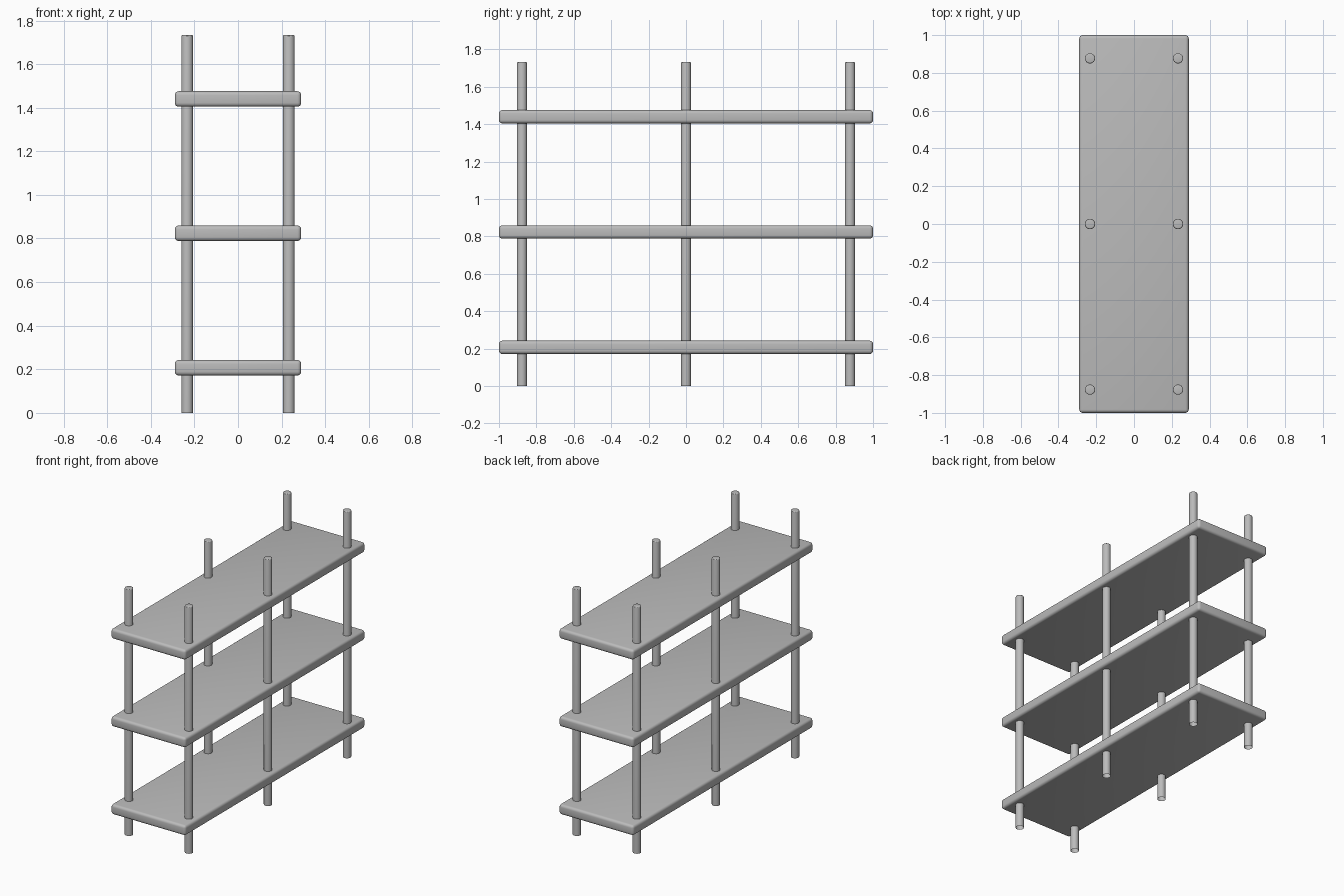
import bpy
import bmesh
from mathutils import Matrix

cube = bpy.data.objects.get("Cube")
if cube:
    bpy.data.objects.remove(cube, do_unlink=True)

# Single grey finish
grey = bpy.data.materials.new("grey")
grey.use_nodes = True
colour = (0.5, 0.5, 0.5, 1)
grey.diffuse_color = colour
grey.node_tree.nodes["Principled BSDF"].inputs["Base Color"].default_value = colour

POST_HEIGHT = 1.733
POST_RADIUS = 0.027
SHELF_SIZE = (0.58, 2.0, 0.071)


def add_object(name, bm, location):
    mesh = bpy.data.meshes.new(name)
    bm.to_mesh(mesh)
    bm.free()
    mesh.materials.append(grey)
    obj = bpy.data.objects.new(name, mesh)
    obj.location = location
    bpy.context.collection.objects.link(obj)
    bpy.ops.object.select_all(action="DESELECT")
    obj.select_set(True)
    bpy.context.view_layer.objects.active = obj
    bpy.ops.object.shade_smooth_by_angle()
    return obj


# Shelf boards with rounded edges
def add_shelf(name, z):
    bm = bmesh.new()
    bmesh.ops.create_cube(bm, size=1, matrix=Matrix.Diagonal((*SHELF_SIZE, 1)))
    bmesh.ops.bevel(bm, geom=bm.edges[:], offset=0.018, segments=4,
                    profile=0.5, affect="EDGES")
    add_object(name, bm, (0, 0, z))


# Round posts: softened top rim, open at the foot
def add_post(name, x, y):
    bm = bmesh.new()
    bmesh.ops.create_cone(bm, cap_ends=True, segments=32, radius1=POST_RADIUS,
                          radius2=POST_RADIUS, depth=POST_HEIGHT)
    foot = [f for f in bm.faces if f.normal.z < -0.9]
    bmesh.ops.delete(bm, geom=foot, context="FACES_ONLY")
    rim = [e for e in bm.edges if all(v.co.z > 0 for v in e.verts)]
    bmesh.ops.bevel(bm, geom=rim, offset=0.006, segments=3,
                    profile=0.5, affect="EDGES")
    add_object(name, bm, (x, y, POST_HEIGHT / 2))


for level, z in (("lower", 0.207), ("middle", 0.824), ("upper", 1.44)):
    add_shelf(f"{level}_shelf", z)

for side, x in (("right", -0.233), ("left", 0.233)):
    for place, y in (("front", -0.877), ("middle", 0), ("back", 0.877)):
        add_post(f"{place}_{side}_post", x, y)
